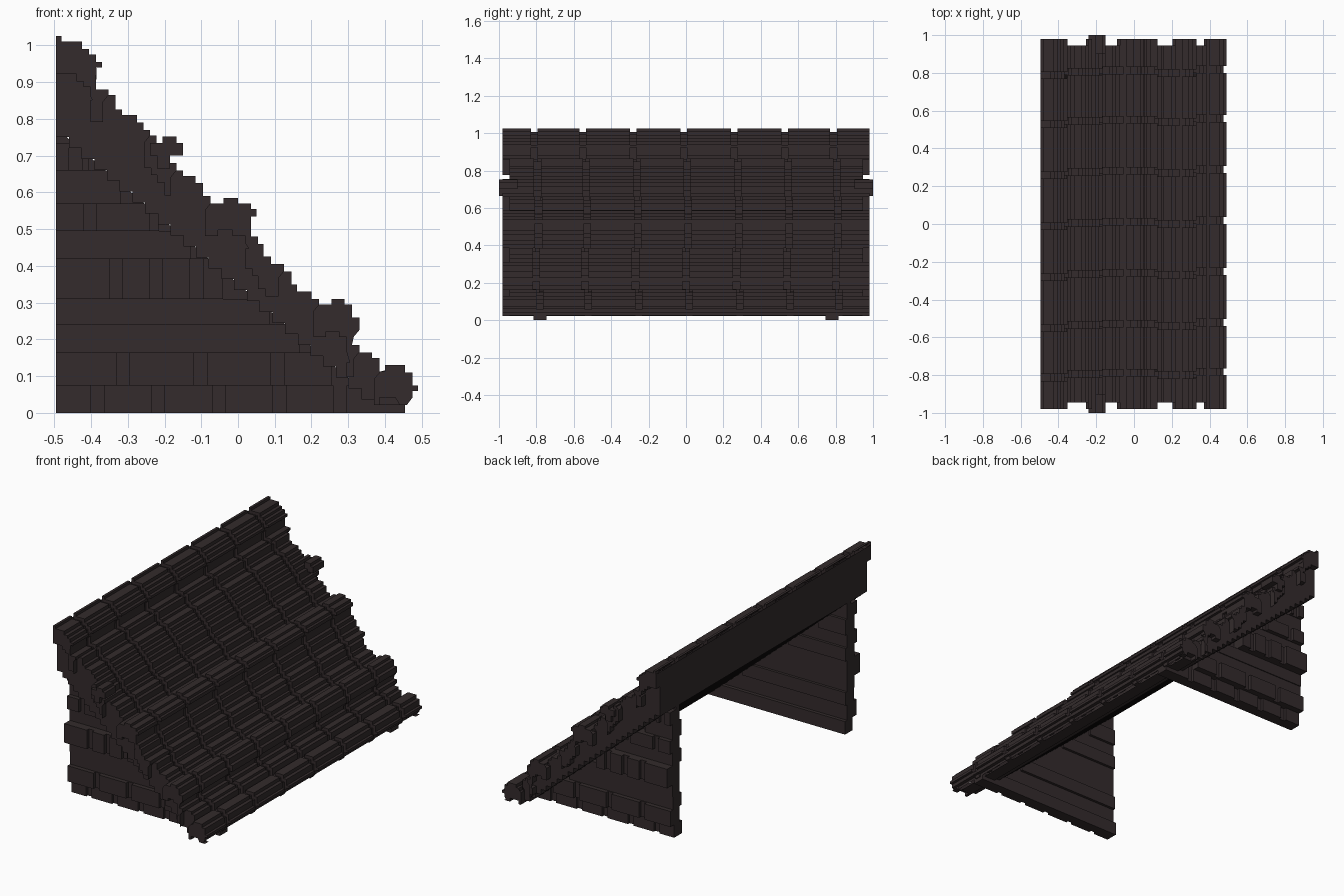
import bpy, bmesh, math

if "Cube" in bpy.data.objects:
    bpy.data.objects.remove(bpy.data.objects["Cube"])

mat = bpy.data.materials.new("dark brown")
mat.diffuse_color = (0.033, 0.024, 0.025, 1)
mat.use_nodes = True
mat.node_tree.nodes["Principled BSDF"].inputs["Base Color"].default_value = mat.diffuse_color


class Part:
    """Collects prisms (clockwise x-z outline swept along y) into one object."""
    def __init__(self, name):
        self.name, self.bm = name, bmesh.new()

    def prism(self, pts, ya, yb, sides=None, caps=True):
        y0, y1 = min(ya, yb), max(ya, yb)
        a = [self.bm.verts.new((x, y0, z)) for x, z in pts]
        b = [self.bm.verts.new((x, y1, z)) for x, z in pts]
        n = len(pts)
        if caps:
            self.bm.faces.new(a[::-1])
            self.bm.faces.new(b)
        for i in (range(n) if sides is None else sides):
            j = (i + 1) % n
            if (pts[i][0] - pts[j][0]) ** 2 + (pts[i][1] - pts[j][1]) ** 2 > 1e-9:
                self.bm.faces.new((a[i], a[j], b[j], b[i]))

    def box(self, x0, x1, y0, y1, z0, z1):
        self.prism([(x0, z1), (x1, z1), (x1, z0), (x0, z0)], y0, y1)

    def finish(self):
        loose = [v for v in self.bm.verts if not v.link_faces]
        bmesh.ops.delete(self.bm, geom=loose, context='VERTS')
        me = bpy.data.meshes.new(self.name)
        self.bm.to_mesh(me)
        self.bm.free()
        me.materials.append(mat)
        ob = bpy.data.objects.new(self.name, me)
        bpy.context.collection.objects.link(ob)


# Roof bands from ridge to eave: start x, half length, steps (end x, height)
BANDS = [
    (-.495, .98, [(-.48, 1.025), (-.425, 1.01), (-.405, .99), (-.387, .975),
                  (-.37, .955), (-.387, .94), (-.352, .88)]),
    (-.352, .945, [(-.333, .865), (-.315, .825), (-.275, .81), (-.257, .79), (-.24, .77)]),
    (-.24, .98, [(-.222, .755), (-.205, .735), (-.185, .715), (-.167, .68)]),
    (-.167, .945, [(-.15, .66), (-.115, .645), (-.095, .625), (-.075, .59)]),
    (-.075, .98, [(-.04, .57), (0, .585), (.035, .57), (.05, .555), (.035, .535),
                  (.055, .48), (.07, .46), (.09, .425), (.125, .405)]),
    (.125, .945, [(.145, .385), (.16, .35), (.2, .33), (.22, .31)]),
    (.22, .98, [(.255, .295), (.29, .31), (.31, .295), (.33, .26), (.31, .225), (.33, .185)]),
    (.33, .945, [(.365, .165), (.385, .15)]),
    (.385, .98, [(.4, .11), (.455, .13), (.475, .11), (.49, .075), (.475, .06), (.455, .04)]),
]
CUTS = [-.8, -.54, -.27, 0, .27, .54, .8]


def outline(x0, steps, z_next):
    pts, x = [], x0
    for xe, z in steps:
        pts += [(x, z), (xe, z)]
        x = xe
    return pts + [(x, z_next)]


def offset(pts, dx, dz):
    return [(max(-.495, x - dx), max(.022, z - dz)) for x, z in pts]


slab, tiles = Part("roof_slab"), Part("roof_tiles")
whole = []
for k, (x0, ext, steps) in enumerate(BANDS):
    z_next = BANDS[k + 1][2][0][1] if k + 1 < len(BANDS) else .025
    top = outline(x0, steps, z_next)
    low = offset(top, .015, .018)
    whole += low[:-1]
    # tile ends that jut past the overhang
    if ext > .945:
        for s in (-1, 1):
            slab.prism(low + offset(low, 0, .07)[::-1], s * .945, s * ext)
    # tiles, with the narrow recessed joints between them
    off = (-.012, .006, .012, 0, .018)[(k + 1) // 2 % 5]
    ys = [-ext] + [c + off + d for c in CUTS for d in (-.018, .018)] + [ext]
    for a, b in zip(ys[::2], ys[1::2]):
        tiles.prism(top + low[::-1], a, b, sides=range(len(top) - 1))
    for a, b in zip(ys[1:-1:2], ys[2::2]):
        slab.prism(low, a, b, sides=range(len(low) - 1), caps=False)

# Stepped underside, back edge and gable ends of the slab
whole.append((whole[-1][0], .022))
n_top = len(whole)
N = 26
for i in range(N, 0, -1):
    xa, xb = -.495 + .9 * (i - 1) / N, -.495 + .9 * i / N
    z = max(.022, .34 - .86 * (xa + xb) / 2)
    whole += [(xb, z), (xa, z)]
slab.prism(whole, -.945, .945, sides=range(n_top - 1, len(whole)))
slab.finish()
tiles.finish()

# Beam ends poking out of both verges
beams = Part("beam_ends")
for s in (-1, 1):
    beams.box(-.24, -.15, s * .9, s * 1.0, .70, .735)
    beams.box(-.205, -.167, s * .9, s * 1.0, .735, .752)
    beams.box(-.22, -.185, s * .94, s * 1.0, .665, .70)
beams.finish()

# Gable walls: a core with plain and raised brick courses
# z0, z1, inner y, outer y, first joint x, joint pitch (0 = plain)
COURSES = [
    (0, .075, .745, .815, -.4, .165),
    (.075, .165, .765, .85, -.33, .21),
    (.165, .24, .75, .825, 0, 0),
    (.24, .31, .765, .83, 0, 0),
    (.31, .42, .765, .88, -.35, .11),
    (.42, .495, .75, .83, 0, 0),
    (.495, .57, .765, .855, -.42, .18),
    (.57, .66, .75, .83, 0, 0),
    (.66, .735, .765, .855, -.46, .2),
]
for name, s in (("front_gable_wall", -1), ("back_gable_wall", 1)):
    wall = Part(name)
    wall.prism([(-.495, .775), (.37, .035), (.455, .035), (.455, 0), (-.495, 0)],
               s * .765, s * .80)
    for z0, z1, yi, yo, first, pitch in COURSES:
        end = .39 if z0 == 0 else (.385 - z1) / .86
        if yi < .765:
            wall.box(-.495, end, s * yi, s * .765, z0, z1)
        face = yo - .02 if pitch else yo
        if face > .80:
            wall.box(-.495, end, s * .80, s * face, z0, z1)
        x = -.495
        while pitch and x < end:
            xe = min(first, end)
            if xe - x > .01:
                wall.box(x, xe, s * max(face, .80), s * yo, z0, z1)
            x, first = first + .035, first + pitch
    wall.box(.39, .455, s * .745, s * .815, 0, .04)
    wall.finish()
